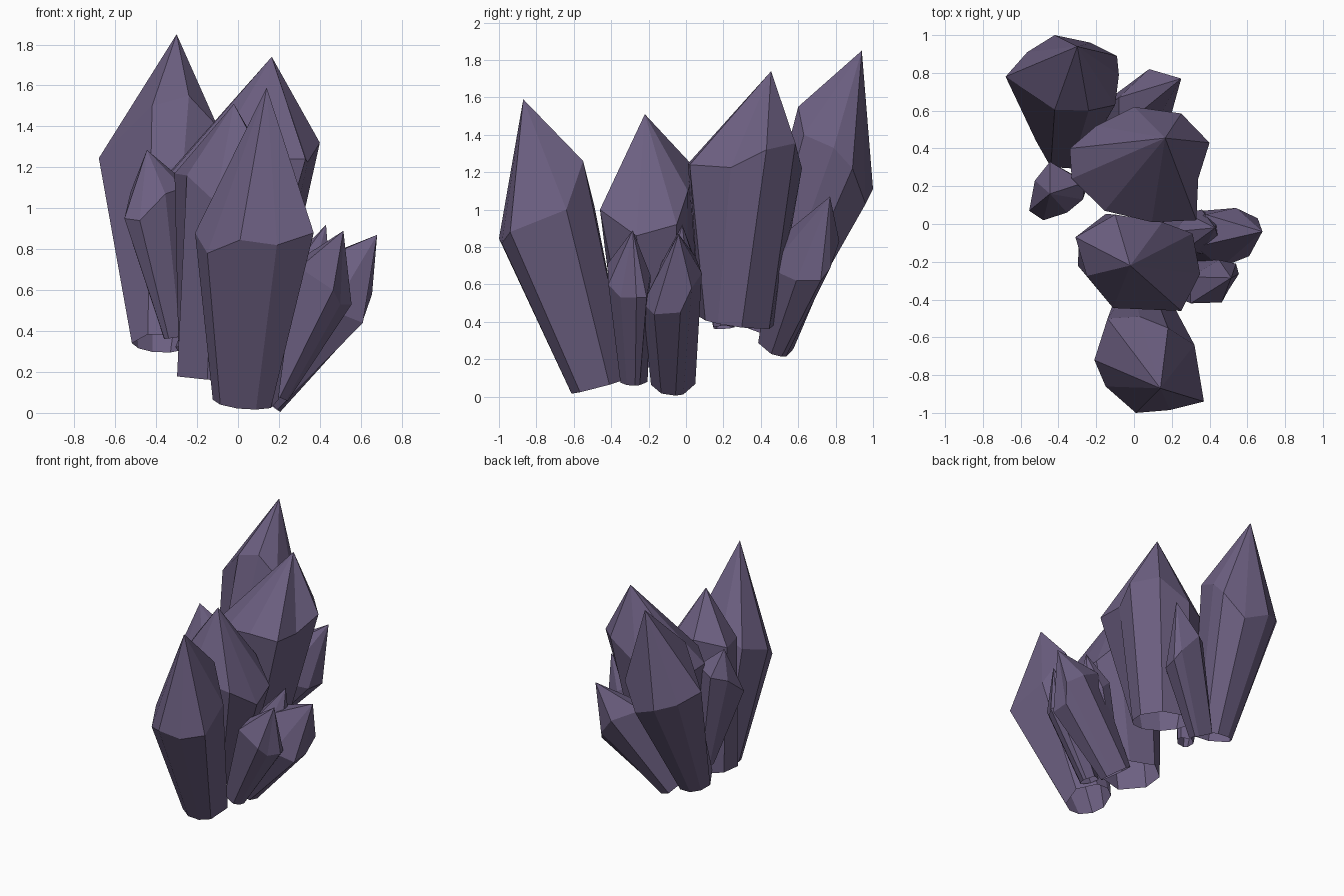
import bpy, bmesh, math
from mathutils import Vector

stone = bpy.data.materials.new("dusky_purple")
stone.diffuse_color = (0.15, 0.115, 0.22, 1)


def crystal(name, base, r, apex, shoulder):
    """Tapered prism: open base rim square to the axis, jagged shoulder ring, pointed tip."""
    base, apex = Vector(base), Vector(apex)
    axis = (apex - base).normalized()
    bm = bmesh.new()
    top, low = [], []
    for p in map(Vector, shoulder):
        d = p - base
        d = (d - axis * d.dot(axis)).normalized()
        top.append(bm.verts.new(p))
        low.append(bm.verts.new(base + d * r))
    tip = bm.verts.new(apex)
    n = len(top)
    for i in range(n):
        j = (i + 1) % n
        bm.faces.new((low[i], low[j], top[j], top[i]))
        bm.faces.new((top[i], top[j], tip))
    bmesh.ops.recalc_face_normals(bm, faces=bm.faces)
    me = bpy.data.meshes.new(name)
    bm.to_mesh(me)
    bm.free()
    me.materials.append(stone)
    bpy.context.collection.objects.link(bpy.data.objects.new(name, me))


def small_crystal(name, base, r, apex, t, R, jag=0.03, n=7, phase=0.0):
    """Regular crystal whose shoulder ring sits at fraction t of the axis."""
    b, a = Vector(base), Vector(apex)
    axis = (a - b).normalized()
    u = axis.cross(Vector((0, 1, 0))).normalized()
    v = axis.cross(u)
    ring = []
    for i in range(n):
        k = phase + math.tau * i / n
        ring.append(b.lerp(a, t) + (u * math.cos(k) + v * math.sin(k)) * R
                    + axis * jag * math.sin(2.4 * i))
    crystal(name, base, r, apex, ring)


# four large crystals, shoulder corners listed around the ring
crystal("front_crystal", (.04, -.46, .06), .165, (.14, -.87, 1.59), [
    (.37, -.94, .88), (.32, -.64, 1.0), (.18, -.55, 1.26), (.03, -.49, 1.02), (-.14, -.5, .95),
    (-.21, -.72, .88), (-.15, -.86, .78), (.01, -1, .845), (.19, -.985, .82)])
crystal("middle_crystal", (-.1, -.15, .17), .21, (-.02, -.22, 1.51), [
    (.35, -.265, .86), (.31, -.05, .92), (.15, .01, 1.1), (-.1, .05, 1.22),
    (-.31, -.07, 1.17), (-.25, -.275, 1.16), (-.11, -.445, 1.03), (.25, -.46, 1.0)])
crystal("rear_crystal", (-.02, .28, .4), .21, (.165, .455, 1.74), [
    (.33, .02, 1.24), (.34, .24, 1.225), (.4, .43, 1.32), (.25, .585, 1.355), (0, .62, 1.22),
    (-.2, .52, 1.19), (-.34, .4, 1.17), (-.33, .24, 1.17), (-.155, .07, 1.2), (.095, .01, 1.245)])
crystal("tall_back_crystal", (-.38, .42, .34), .14, (-.3, .94, 1.85), [
    (-.08, .79, 1.33), (-.09, .89, 1.22), (-.23, .96, 1.03), (-.42, 1, 1.11), (-.565, .91, 1.16),
    (-.68, .78, 1.245), (-.42, .605, 1.5), (-.24, .6, 1.55), (-.1, .63, 1.4)])

# small leaning crystals around them
crystal("left_small_crystal", (-.31, .2, .37), .06, (-.445, .16, 1.285), [
    (-.27, .13, 1.1), (-.26, .22, 1.13), (-.445, .33, 1.12), (-.525, .23, 1.08),
    (-.555, .07, .95), (-.48, .02, .94), (-.355, .06, 1.07)])
crystal("back_small_crystal", (-.22, .48, .27), .1, (.25, .77, 1.07), [
    (.08, .82, .83), (-.08, .67, .9), (-.08, .5, .85), (.06, .445, .685),
    (.2, .59, .62), (.23, .72, .62), (.2, .77, .685)])
crystal("right_outer_crystal", (.11, -.07, .075), .12, (.68, -.04, .87), [
    (.61, -.17, .44), (.61, -.03, .45), (.655, .03, .58), (.54, .085, .66),
    (.38, .05, .75), (.33, -.12, .72), (.46, -.23, .5)])
crystal("right_front_crystal", (.17, -.28, .09), .08, (.515, -.285, .89), [
    (.555, -.265, .53), (.54, -.21, .53), (.45, -.19, .65), (.3, -.28, .75),
    (.3, -.42, .71), (.465, -.415, .6), (.5, -.35, .53)])
small_crystal("right_inner_crystal", (.15, -.08, .12), .07, (.43, -.02, .92), .68, .12)
